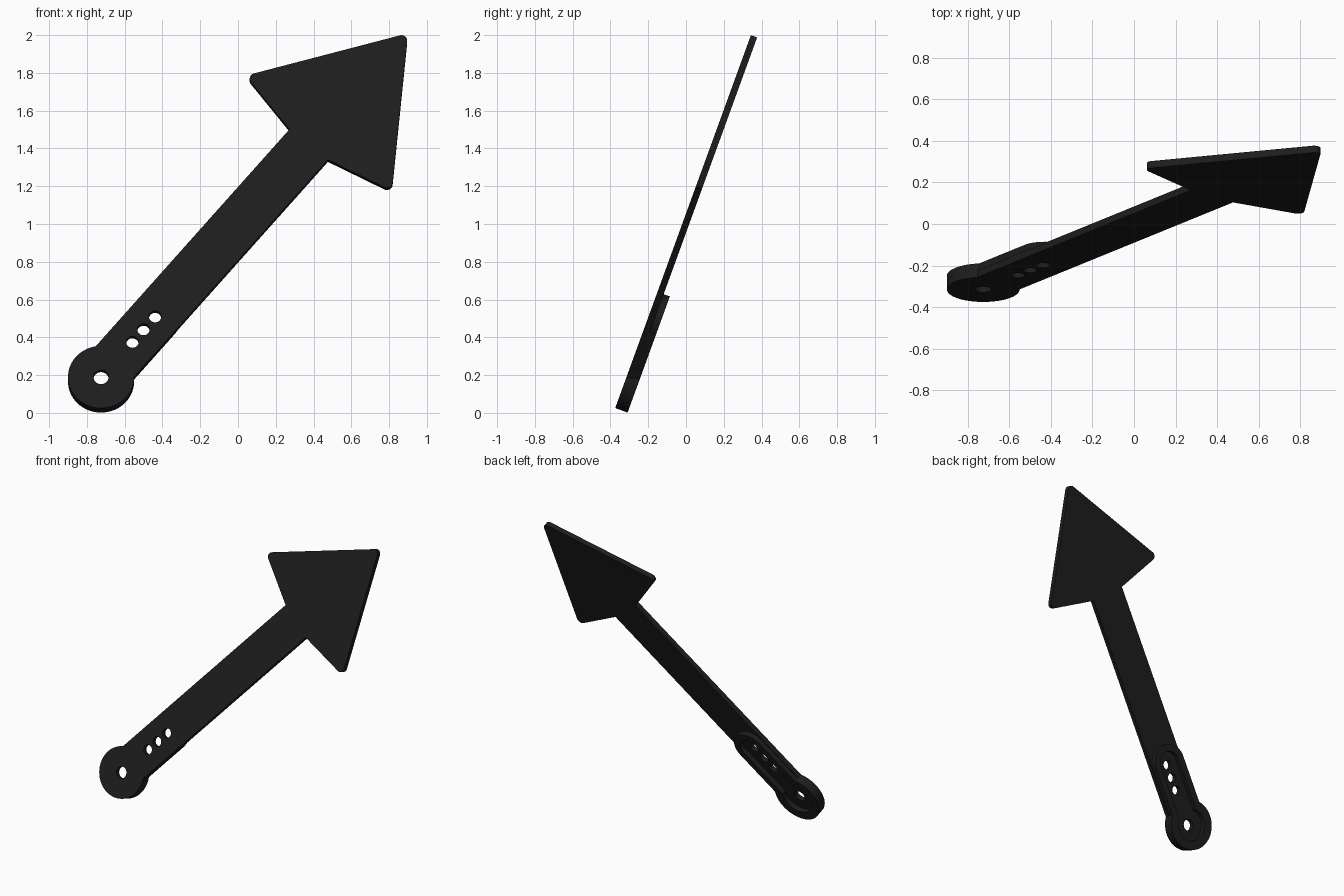
import bpy, bmesh, math
from mathutils import Matrix, Vector

if "Cube" in bpy.data.objects:
    bpy.data.objects.remove(bpy.data.objects["Cube"])

black = bpy.data.materials.new("matte black")
black.diffuse_color = (0.0125, 0.0125, 0.0125, 1)
black.use_nodes = True
black.node_tree.nodes["Principled BSDF"].inputs["Base Color"].default_value = black.diffuse_color

# Local frame: x along the arrow, y across it, z out of the front face
PLACE = (Matrix.Translation((-0.725, -0.315, 0.19))
         @ Matrix.Rotation(math.radians(70), 4, 'X')
         @ Matrix.Rotation(math.radians(50), 4, 'Z'))
T = 0.035  # plate thickness


def arc(cx, r, a0, a1, n):
    return [Vector((cx + r * math.cos(a0 + (a1 - a0) * i / n),
                    r * math.sin(a0 + (a1 - a0) * i / n))) for i in range(n + 1)]


def circle(cx, r, n=32):
    return arc(cx, r, 0, 2 * math.pi, n)[:-1]


def rounded(prev, p, nxt, r, n=8):
    """Arc that replaces the sharp corner p."""
    a, b = (prev - p).normalized(), (nxt - p).normalized()
    half = a.angle(b) / 2
    c = p + (a + b).normalized() * (r / math.sin(half))
    k = r / math.tan(half)
    u, v = p + a * k - c, p + b * k - c
    return [c + u.lerp(v, i / n).normalized() * r for i in range(n + 1)]


def keyhole(disk_r, slot_r, end):
    """Disk at the origin joined to a round-ended slot."""
    a = math.asin(slot_r / disk_r)
    return (arc(0, disk_r, a, 2 * math.pi - a, 48)
            + arc(end, slot_r, -math.pi / 2, math.pi / 2, 24))


def plate(name, loops, z0, z1):
    """Solid plate from an outline followed by its hole loops."""
    cu = bpy.data.curves.new(name, 'CURVE')
    cu.dimensions, cu.fill_mode = '2D', 'BOTH'
    cu.extrude = (z1 - z0) / 2
    for pts in loops:
        sp = cu.splines.new('POLY')
        sp.points.add(len(pts) - 1)
        for q, p in zip(sp.points, pts):
            q.co = (p.x, p.y, 0, 1)
        sp.use_cyclic_u = True
    ob = bpy.data.objects.new(name, cu)
    bpy.context.collection.objects.link(ob)
    bpy.ops.object.select_all(action='DESELECT')
    bpy.context.view_layer.objects.active = ob
    ob.select_set(True)
    bpy.ops.object.convert(target='MESH')
    ob = bpy.context.view_layer.objects.active
    bm = bmesh.new()
    bm.from_mesh(ob.data)
    bmesh.ops.remove_doubles(bm, verts=bm.verts, dist=1e-5)
    bmesh.ops.recalc_face_normals(bm, faces=bm.faces)
    bm.transform(PLACE @ Matrix.Translation((0, 0, (z0 + z1) / 2)))
    bm.to_mesh(ob.data)
    bm.free()
    ob.data.materials.clear()
    ob.data.materials.append(black)
    bpy.ops.object.shade_smooth_by_angle(angle=math.radians(30))


# Arrow: pivot disk, straight shaft, head with rounded corners
W, R = 0.133, 0.175
a = math.asin(W / R)
notch_r, corner_r = Vector((1.71, -W)), Vector((1.793, -0.505))
tip = Vector((2.528, 0))
notch_l, corner_l = Vector((1.71, W)), Vector((1.793, 0.505))
outline = (arc(0, R, a, 2 * math.pi - a, 48) + [notch_r]
           + rounded(notch_r, corner_r, tip, 0.03)
           + rounded(corner_r, tip, corner_l, 0.03)
           + rounded(tip, corner_l, notch_l, 0.03) + [notch_l])
holes = [circle(0, 0.04)] + [circle(s, 0.033) for s in (0.258, 0.35, 0.445)]
plate("arrow_plate", [outline] + holes, -T, 0)

# Raised rim on the back around the keyhole-shaped recess
plate("back_rim", [keyhole(R, 0.127, 0.46), keyhole(0.112, 0.08, 0.46)], -2 * T, -T)
